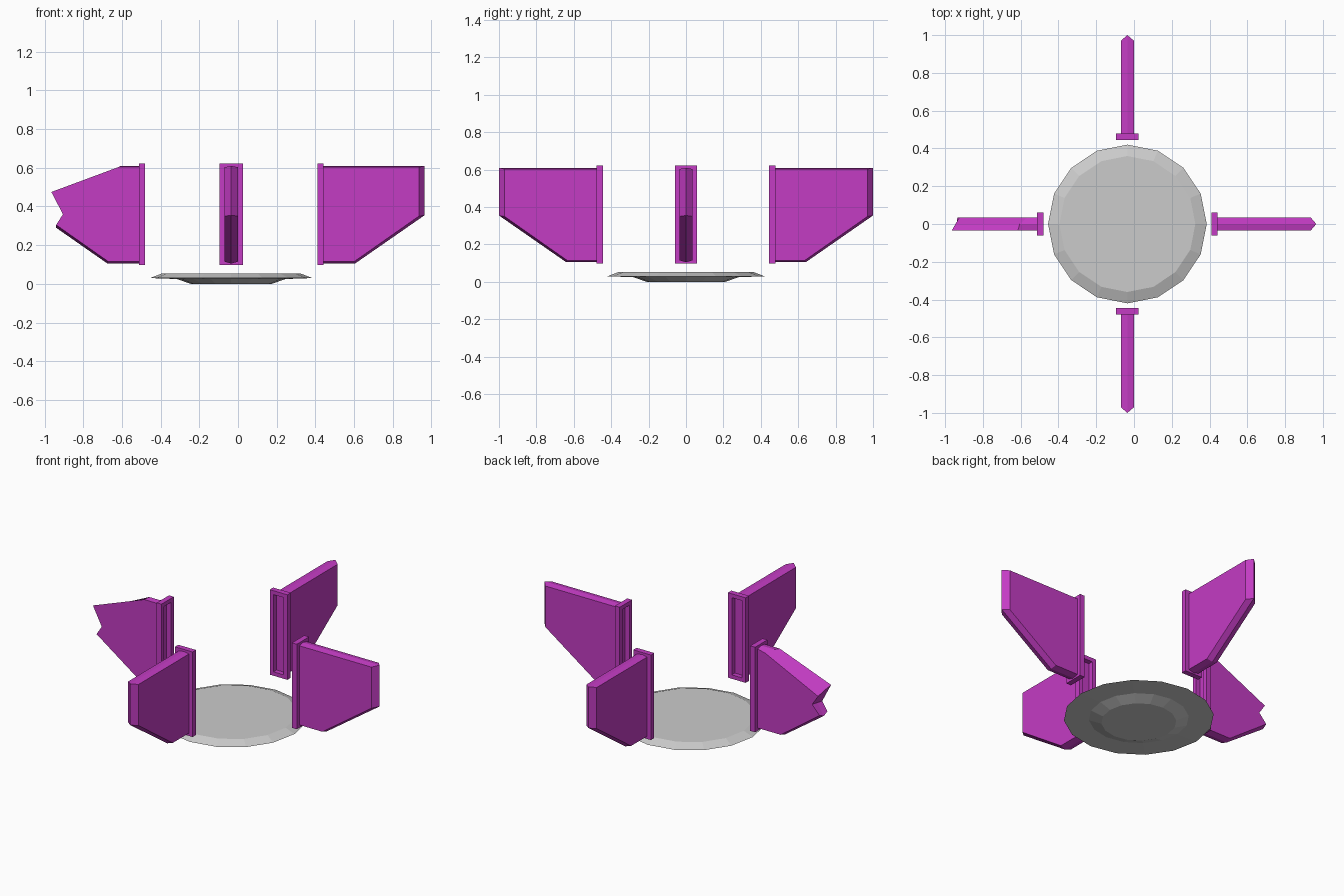
import bpy, bmesh
from math import sin, cos, pi
from mathutils import Matrix

if "Cube" in bpy.data.objects:
    bpy.data.objects.remove(bpy.data.objects["Cube"])

CX = -0.035  # axis of the ring of fins

purple = bpy.data.materials.new("purple")
purple.diffuse_color = (0.55, 0.045, 0.55, 1)
purple.use_nodes = True
purple.node_tree.nodes["Principled BSDF"].inputs["Base Color"].default_value = purple.diffuse_color


def loft(name, loops, mat=None, matrix=Matrix(), closed=False):
    """Skin equal-length loops; cap the ends, or join last to first."""
    bm = bmesh.new()
    rings = [[bm.verts.new(p) for p in loop] for loop in loops]
    n = len(rings[0])
    pairs = list(zip(rings, rings[1:]))
    if closed:
        pairs.append((rings[-1], rings[0]))
    for a, b in pairs:
        for i in range(n):
            j = (i + 1) % n
            bm.faces.new((a[i], a[j], b[j], b[i]))
    if not closed:
        bm.faces.new(rings[0])
        bm.faces.new(rings[-1])
    bmesh.ops.recalc_face_normals(bm, faces=bm.faces)
    bm.transform(matrix)
    me = bpy.data.meshes.new(name)
    bm.to_mesh(me)
    bm.free()
    ob = bpy.data.objects.new(name, me)
    bpy.context.collection.objects.link(ob)
    if mat:
        me.materials.append(mat)
    return ob


def circle(r, z, n=16):
    return [(r * cos(2 * pi * i / n), r * sin(2 * pi * i / n), z) for i in range(n)]


def layer(points, y):
    return [(r, y, z) for r, z in points]


def rect(x, w, z0, z1):
    return [(x, -w, z0), (x, w, z0), (x, w, z1), (x, -w, z1)]


# shallow base dish
loft("base_dish", [circle(r, z) for r, z in
     [(0.21, 0), (0.28, 0.025), (0.42, 0.03), (0.36, 0.053)]],
     matrix=Matrix.Translation((CX, 0, 0)))

# whole fin: ridge outline in the middle, inset outline on both sides
ridge = [(0.475, 0.105), (0.64, 0.105), (1.0, 0.355), (1.0, 0.61), (0.475, 0.61)]
side = [(0.475, 0.115), (0.635, 0.115), (0.97, 0.35), (0.97, 0.603), (0.475, 0.603)]
whole = [layer(side, -0.035), layer(ridge, 0), layer(side, 0.035)]

# broken fin: jagged edge slanting across the thickness
front = [(0.475, 0.115), (0.635, 0.115), (0.905, 0.305), (0.87, 0.36),
         (0.93, 0.475), (0.58, 0.605), (0.475, 0.605)]
middle = [(0.475, 0.105), (0.64, 0.105), (0.905, 0.29), (0.86, 0.36),
          (0.91, 0.45), (0.57, 0.61), (0.475, 0.61)]
back = [(0.475, 0.115), (0.635, 0.115), (0.90, 0.305), (0.85, 0.36),
        (0.89, 0.42), (0.53, 0.59), (0.475, 0.603)]
broken = [layer(back, -0.035), layer(middle, 0), layer(front, 0.035)]

# four fins, each behind an open mounting frame
for k, where in enumerate(["right", "back", "left", "front"]):
    m = Matrix.Translation((CX, 0, 0)) @ Matrix.Rotation(k * pi / 2, 4, "Z")
    loft(where + "_fin", broken if where == "left" else whole, purple, m)
    loft(where + "_frame",
         [rect(0.445, 0.06, 0.098, 0.622), rect(0.478, 0.06, 0.098, 0.622),
          rect(0.478, 0.034, 0.122, 0.598), rect(0.445, 0.034, 0.122, 0.598)],
         purple, m, closed=True)
